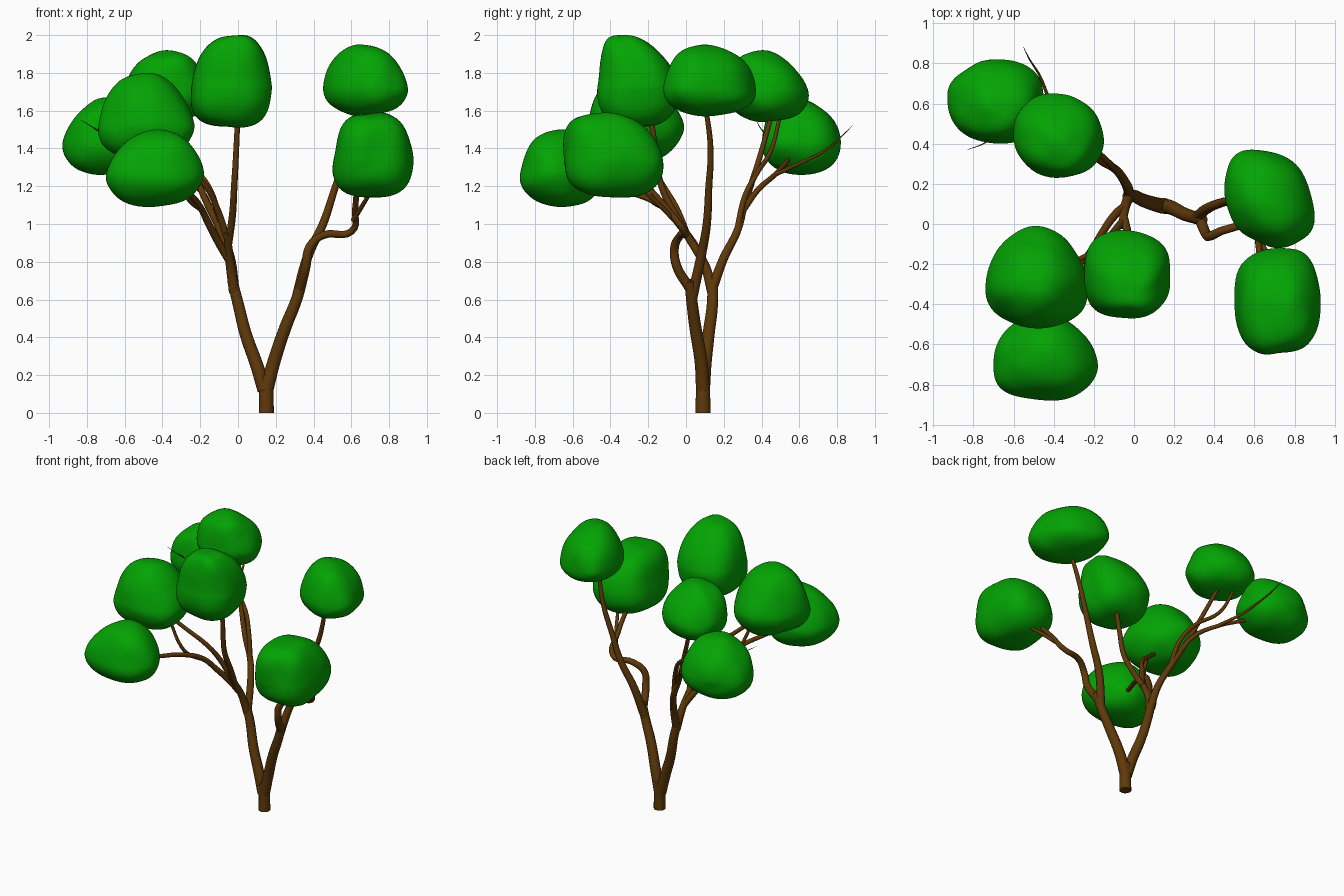
import bpy
import bmesh
from math import radians
from mathutils import Vector, noise

if "Cube" in bpy.data.objects:
    bpy.data.objects.remove(bpy.data.objects["Cube"], do_unlink=True)


def make_material(name, color):
    material = bpy.data.materials.new(name)
    material.use_nodes = True
    material.diffuse_color = (*color, 1)
    shader = material.node_tree.nodes["Principled BSDF"]
    shader.inputs["Base Color"].default_value = (*color, 1)
    shader.inputs["Roughness"].default_value = 0.8
    return material


BARK = make_material("bark brown", (0.115, 0.041, 0.003))
LEAF = make_material("leaf green", (0.001, 0.37, 0.001))


def branch(name, start_radius, end_radius, points):
    """Tapered round tube running smoothly through the points."""
    curve = bpy.data.curves.new(name, "CURVE")
    curve.dimensions = "3D"
    curve.bevel_depth = 1
    curve.bevel_resolution = 4
    curve.resolution_u = 6
    curve.use_fill_caps = True
    spline = curve.splines.new("BEZIER")
    spline.bezier_points.add(len(points) - 1)
    last = len(points) - 1
    for i, (knot, point) in enumerate(zip(spline.bezier_points, points)):
        knot.co = point
        knot.handle_left_type = knot.handle_right_type = "AUTO"
        knot.radius = start_radius + (end_radius - start_radius) * i / last
    curve.materials.append(BARK)
    tube = bpy.data.objects.new(name, curve)
    bpy.context.collection.objects.link(tube)
    bpy.ops.object.select_all(action="DESELECT")
    tube.select_set(True)
    bpy.context.view_layer.objects.active = tube
    bpy.ops.object.convert(target="MESH")
    bpy.ops.object.shade_smooth_by_angle(angle=radians(65))


def leaf_clump(name, low, high, lean=(0, 0), waist=0.42, boxy=2.15, taper=0.12, narrow=0, skew=0):
    """Lumpy rounded block, fitted to the box between low and high."""
    bm = bmesh.new()
    bmesh.ops.create_icosphere(bm, subdivisions=5, radius=1)
    seed = Vector(low) * 7
    for vert in bm.verts:
        d = vert.co.normalized()
        p = d / sum(abs(c) ** boxy for c in d) ** (1 / boxy)
        p *= 1 + 0.08 * noise.noise(d * 1.3 + seed)
        rise = max(p.z, 0)
        p.z *= (1 - waist) if p.z > 0 else waist
        p.x *= (1 - taper * rise) * (1 - narrow * p.y)
        p.y *= 1 - taper * rise
        p.x += lean[0] * rise ** 2 + skew * p.y
        p.y += lean[1] * rise ** 2
        vert.co = p
    # Fit each axis to the wanted box
    for axis in range(3):
        values = [v.co[axis] for v in bm.verts]
        bottom, size = min(values), max(values) - min(values)
        for v in bm.verts:
            share = (v.co[axis] - bottom) / size
            v.co[axis] = low[axis] + share * (high[axis] - low[axis])
    for face in bm.faces:
        face.smooth = True
    mesh = bpy.data.meshes.new(name)
    bm.to_mesh(mesh)
    bm.free()
    mesh.materials.append(LEAF)
    bpy.context.collection.objects.link(bpy.data.objects.new(name, mesh))


# Trunk and the two main forks
branch("trunk", 0.04, 0.036, [(.15, .09, 0), (.15, .09, .1), (.15, .09, .2)])
branch("right_fork", 0.038, 0.028,
       [(.14, .09, .12), (.1, .1, .25), (.04, .12, .42), (0, .14, .58), (-.03, .14, .7)])
branch("left_fork", 0.038, 0.028,
       [(.15, .09, .12), (.19, .08, .27), (.25, .05, .45), (.31, .03, .6), (.34, .02, .7)])

# Branches of the left fork
branch("left_back_branch", 0.029, 0.012,
       [(.31, .03, .6), (.37, .08, .83), (.45, .11, 1), (.51, .12, 1.18), (.58, .13, 1.4), (.64, .1, 1.65)])
branch("left_front_branch", 0.027, 0.014,
       [(.33, .02, .66), (.36, -.05, .78), (.38, -.06, .88), (.45, -.03, .94), (.6, -.01, .96),
        (.62, -.1, 1.08), (.63, -.25, 1.25)])
branch("left_front_twig", 0.014, 0.01, [(.61, -.06, 1.02), (.66, -.14, 1.1), (.72, -.25, 1.2)])

# Branches of the right fork, towards the back
branch("right_back_branch", 0.027, 0.012,
       [(-.02, .14, .66), (-.04, .2, .82), (-.09, .27, .96), (-.16, .31, 1.1), (-.25, .38, 1.32),
        (-.36, .46, 1.6)])
branch("back_low_branch", 0.017, 0.01,
       [(-.14, .3, 1.07), (-.2, .38, 1.18), (-.32, .47, 1.26), (-.5, .54, 1.34), (-.68, .6, 1.42)])
branch("back_middle_branch", 0.017, 0.01,
       [(-.09, .27, .96), (-.13, .31, 1.14), (-.2, .37, 1.26), (-.36, .45, 1.39), (-.45, .5, 1.58)])
branch("back_long_twig", 0.012, 0.001,
       [(-.32, .47, 1.26), (-.42, .62, 1.33), (-.47, .74, 1.39), (-.52, .82, 1.46), (-.55, .88, 1.52)])
branch("back_side_twig", 0.005, 0.001, [(-.68, .45, 1.45), (-.75, .4, 1.5), (-.83, .37, 1.55)])

# Branches of the right fork, towards the front
branch("right_front_branch", 0.028, 0.018,
       [(-.02, .14, .64), (-.04, .1, .78), (-.05, .05, .87), (-.06, -.01, .96)])
branch("front_tall_branch", 0.021, 0.014,
       [(-.05, .03, .9), (-.03, -.05, 1.04), (-.02, -.13, 1.2), (-.01, -.16, 1.38), (0, -.19, 1.6)])
branch("front_middle_branch", 0.019, 0.012,
       [(-.06, .01, .93), (-.11, -.05, 1.08), (-.17, -.12, 1.2), (-.28, -.18, 1.3), (-.42, -.25, 1.42)])
branch("front_low_branch", 0.023, 0.012,
       [(-.04, .09, .8), (-.09, .05, .88), (-.15, -.03, .99), (-.2, -.12, 1.09), (-.26, -.27, 1.16),
        (-.36, -.5, 1.21), (-.43, -.65, 1.28)])
branch("front_low_twig", 0.014, 0.01, [(-.2, -.11, 1.08), (-.26, -.19, 1.13), (-.29, -.24, 1.2), (-.35, -.28, 1.38)])

# Leaf clumps
leaf_clump("front_tall_leaves", (-.25, -.47, 1.51), (.18, -.03, 2), lean=(0.16, -0.38), boxy=2.6, taper=0.24)
leaf_clump("front_middle_leaves", (-.74, -.52, 1.33), (-.23, -.01, 1.8), lean=(-0.08, -0.15), taper=0.18, narrow=0.18)
leaf_clump("front_low_leaves", (-.7, -.88, 1.09), (-.18, -.45, 1.5), lean=(0.06, -0.12), narrow=0.2)
leaf_clump("back_low_leaves", (-.93, .4, 1.26), (-.45, .82, 1.67), lean=(0.08, -0.2))
leaf_clump("back_tall_leaves", (-.6, .23, 1.54), (-.15, .65, 1.92), lean=(0.05, -0.25), skew=-0.05)
leaf_clump("left_back_leaves", (.45, -.12, 1.57), (.9, .37, 1.95), lean=(-0.06, -0.1), waist=0.38, skew=-0.2)
leaf_clump("left_front_leaves", (.5, -.65, 1.14), (.93, -.12, 1.59), lean=(0, -0.25), boxy=2.8, taper=0.12)
